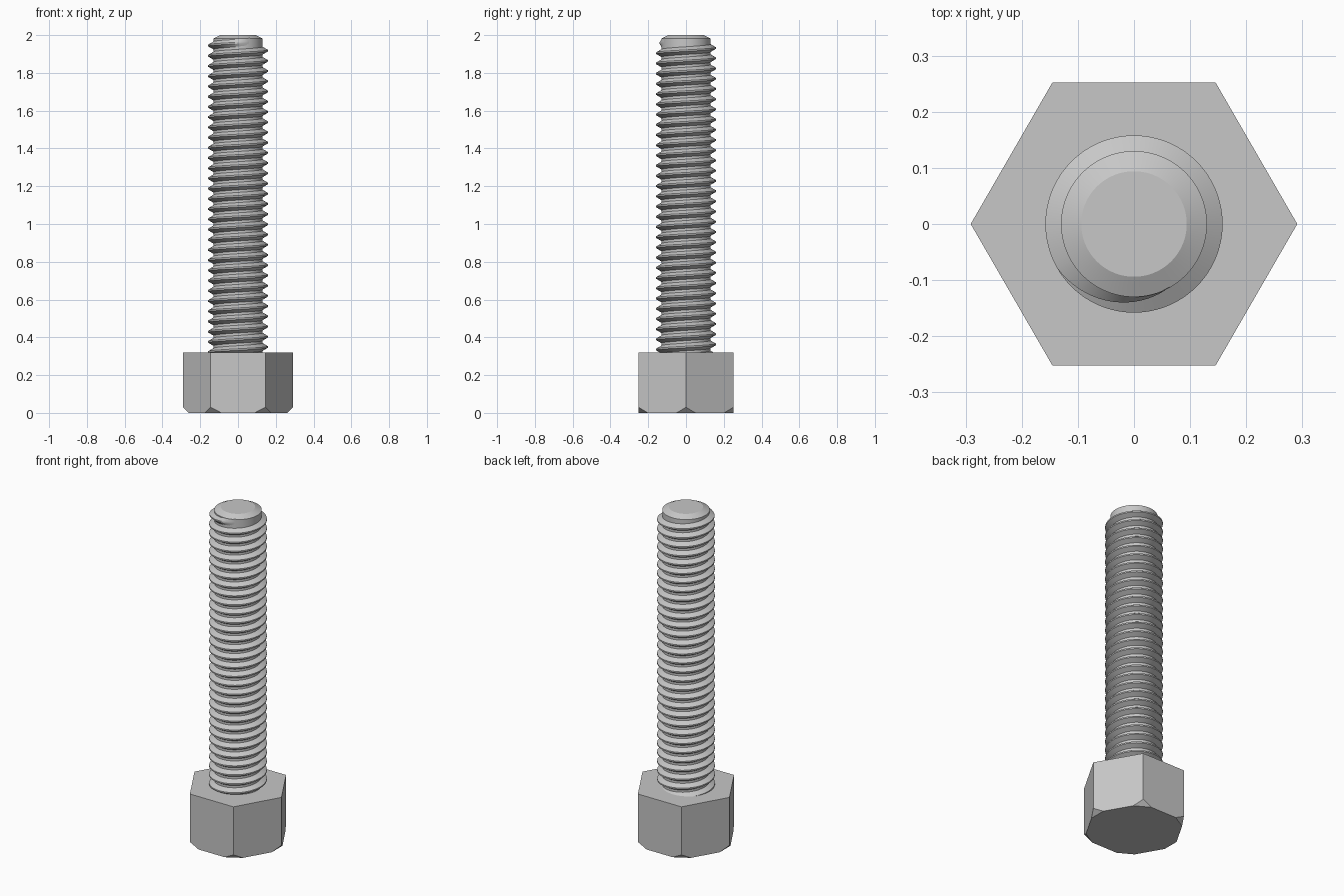
import bpy
import bmesh
from math import cos, sin, pi, radians
from mathutils import Vector

cube = bpy.data.objects.get("Cube")
if cube:
    bpy.data.objects.remove(cube, do_unlink=True)

HEAD_R, HEAD_H = 0.291, 0.32
CORE_R, CREST_R = 0.13, 0.158
PITCH = 0.0541

steel = bpy.data.materials.new("grey steel")
steel.use_nodes = True
GREY = (0.57, 0.57, 0.57, 1)
steel.diffuse_color = GREY
steel.node_tree.nodes["Principled BSDF"].inputs["Base Color"].default_value = GREY


def finish(bm, name, smooth):
    bmesh.ops.recalc_face_normals(bm, faces=bm.faces[:])
    mesh = bpy.data.meshes.new(name)
    bm.to_mesh(mesh)
    bm.free()
    mesh.materials.append(steel)
    obj = bpy.data.objects.new(name, mesh)
    bpy.context.collection.objects.link(obj)
    if smooth:
        bpy.ops.object.select_all(action="DESELECT")
        obj.select_set(True)
        bpy.context.view_layer.objects.active = obj
        bpy.ops.object.shade_smooth_by_angle(angle=radians(25))
    return obj


def ring(bm, radius, z, sides):
    return [bm.verts.new((radius * cos(2 * pi * i / sides),
                          radius * sin(2 * pi * i / sides), z)) for i in range(sides)]


def lathe(bm, profile, sides):
    rings = [ring(bm, r, z, sides) for r, z in profile]
    for low, high in zip(rings, rings[1:]):
        for i in range(sides):
            j = (i + 1) % sides
            bm.faces.new((low[i], low[j], high[j], high[i]))
    bm.faces.new(rings[0][::-1])
    bm.faces.new(rings[-1])


# Hexagonal head with the six lower corners cut off
bm = bmesh.new()
lathe(bm, [(HEAD_R, 0), (HEAD_R, HEAD_H)], 6)
for k in range(6):
    out = Vector((cos(k * pi / 3), sin(k * pi / 3), 0))
    cut = bmesh.ops.bisect_plane(
        bm, geom=bm.verts[:] + bm.edges[:] + bm.faces[:], dist=1e-5,
        plane_co=out * 0.262, plane_no=out - Vector((0, 0, 0.97)), clear_outer=True)
    edges = [e for e in cut["geom_cut"] if isinstance(e, bmesh.types.BMEdge)]
    bmesh.ops.contextual_create(bm, geom=edges)
finish(bm, "hex_head", False)

# Shank core with a bevelled tip
bm = bmesh.new()
lathe(bm, [(CORE_R, HEAD_H - 0.05), (CORE_R, 1.982), (0.094, 2)], 96)
finish(bm, "shank_core", True)

# Right-handed helical thread, fading into the core at the tip
bm = bmesh.new()
STEPS = 72
TURNS = 31
END = TURNS * STEPS + STEPS // 3      # stops on the front side
FADE = STEPS // 4
Z_TOP = 1.945                         # crest height on the right edge of the last turn
ROOT_R = CORE_R - 0.001
prev = None
for s in range(END + 1):
    angle = pi + 2 * pi * s / STEPS
    z = Z_TOP + PITCH * (s / STEPS - TURNS)
    rise = min(1, (END - s) / FADE)
    crest = ROOT_R + (CREST_R - ROOT_R) * rise
    section = [(ROOT_R, -0.021), (crest, -0.004), (crest, 0.004), (ROOT_R, 0.021)]
    row = [bm.verts.new((r * cos(angle), r * sin(angle), z + dz)) for r, dz in section]
    if prev:
        for i in range(3):
            bm.faces.new((prev[i], row[i], row[i + 1], prev[i + 1]))
    prev = row
thread = finish(bm, "screw_thread", True)
